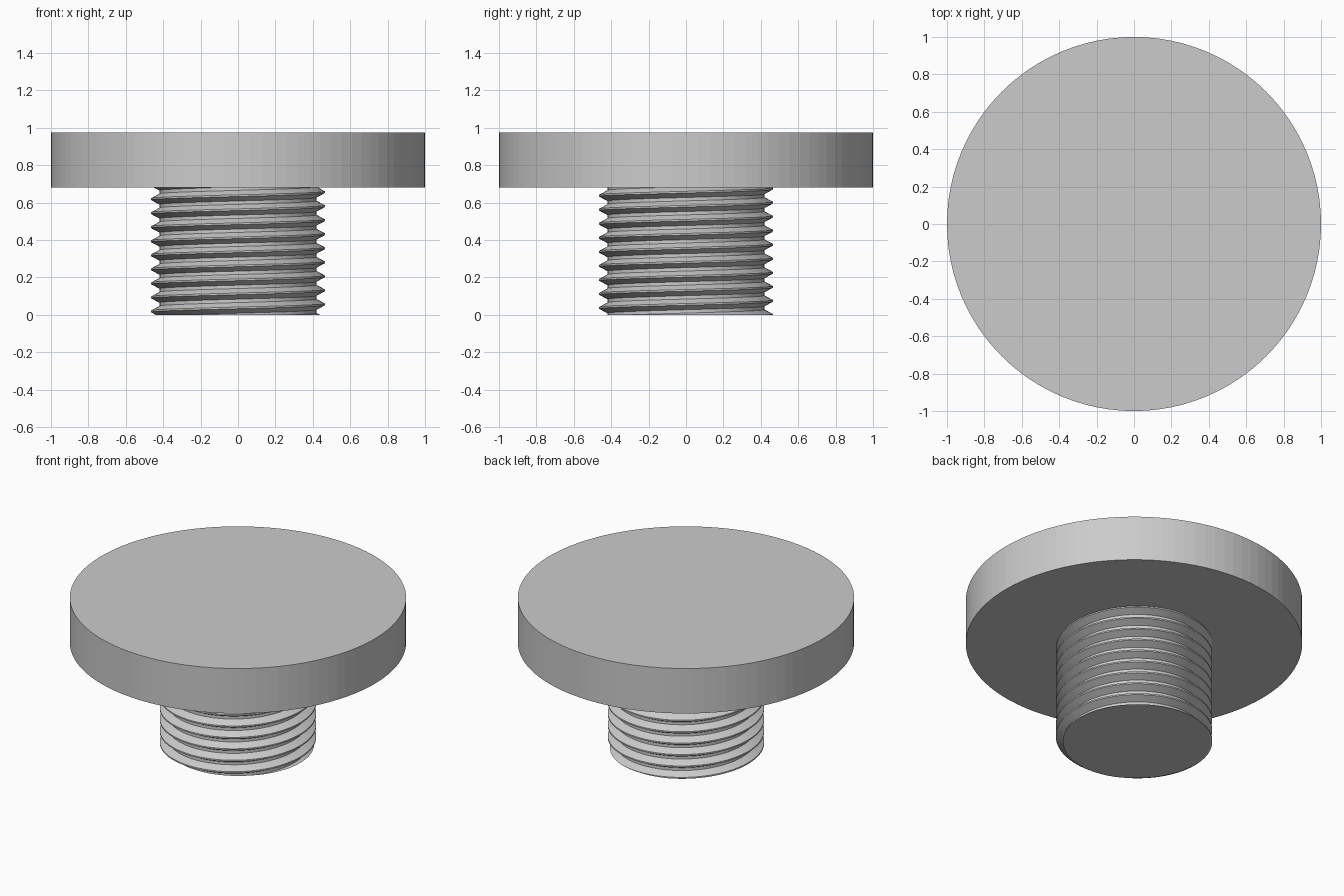
import bpy, bmesh, math
from mathutils import Vector

cube = bpy.data.objects.get("Cube")
if cube:
    bpy.data.objects.remove(cube)

SIDES = 96
PITCH = 0.075
CREST, ROOT = 0.465, 0.42
DISC_BOTTOM, DISC_TOP = 0.68, 0.975

grey = bpy.data.materials.new("plain_grey")
grey.use_nodes = True
grey.diffuse_color = (0.6, 0.6, 0.6, 1)
grey.node_tree.nodes["Principled BSDF"].inputs["Base Color"].default_value = (0.6, 0.6, 0.6, 1)


def finish(bm, name):
    bmesh.ops.recalc_face_normals(bm, faces=bm.faces)
    mesh = bpy.data.meshes.new(name)
    bm.to_mesh(mesh)
    bm.free()
    mesh.materials.append(grey)
    obj = bpy.data.objects.new(name, mesh)
    bpy.context.collection.objects.link(obj)
    return obj


# Broad flat head
bm = bmesh.new()
bmesh.ops.create_cone(bm, cap_ends=True, segments=SIDES, radius1=1, radius2=1,
                      depth=DISC_TOP - DISC_BOTTOM)
bmesh.ops.translate(bm, verts=bm.verts, vec=(0, 0, (DISC_TOP + DISC_BOTTOM) / 2))
finish(bm, "disc_head")

# Threaded shank: one tooth profile repeated up a right-handed helix
tooth = [(-0.06, CREST), (0.06, CREST), (0.38, ROOT), (0.62, ROOT)]
profile = [((turn + t) * PITCH, r) for turn in range(-2, 10) for t, r in tooth]
bm = bmesh.new()
columns = []
for i in range(SIDES):
    a = 2 * math.pi * i / SIDES
    lift = PITCH * (i / SIDES - 0.25)
    columns.append([bm.verts.new((r * math.cos(a), r * math.sin(a), z + lift))
                    for z, r in profile])
for i, low in enumerate(columns):
    # The last column joins the first one a full turn higher
    high = columns[i + 1] if i + 1 < SIDES else columns[0][len(tooth):]
    for j in range(min(len(low), len(high)) - 1):
        bm.faces.new((low[j], high[j], high[j + 1], low[j + 1]))

# Trim both ends flat and close them, with the top tucked into the head
for z, direction in ((0, -1), (DISC_BOTTOM + 0.01, 1)):
    cut = bmesh.ops.bisect_plane(bm, geom=bm.verts[:] + bm.edges[:] + bm.faces[:],
                                 plane_co=Vector((0, 0, z)),
                                 plane_no=Vector((0, 0, direction)), clear_outer=True)
    rim = [e for e in cut["geom_cut"] if isinstance(e, bmesh.types.BMEdge)]
    bmesh.ops.holes_fill(bm, edges=rim, sides=0)
finish(bm, "threaded_shank")
